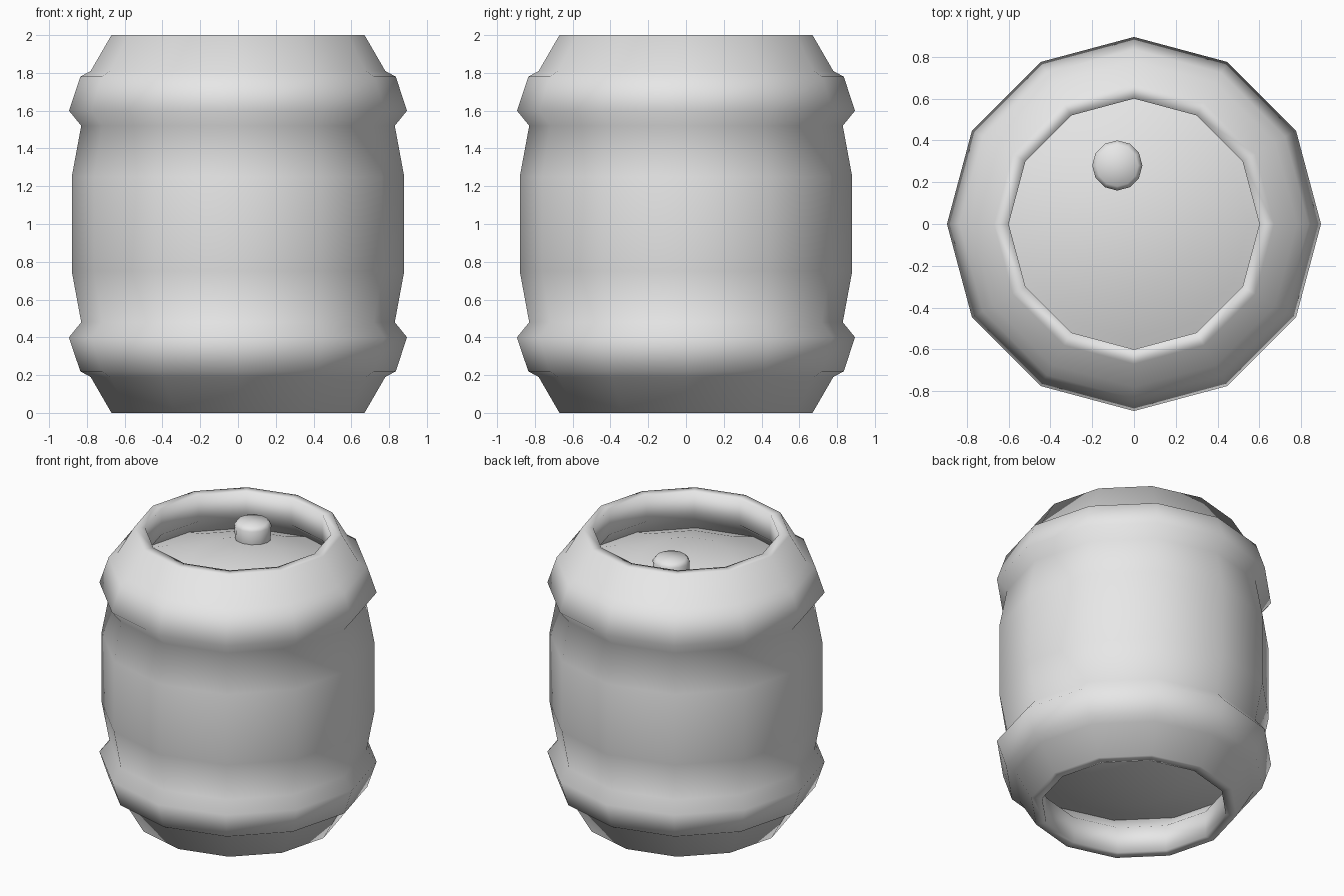
import bpy, bmesh, math

cube = bpy.data.objects.get("Cube")
if cube:
    bpy.data.objects.remove(cube, do_unlink=True)

SIDES = 12
HEIGHT = 2.0

grey = bpy.data.materials.new("plain grey")
grey.use_nodes = True
colour = (0.8, 0.8, 0.8, 1)
grey.diffuse_color = colour
grey.node_tree.nodes["Principled BSDF"].inputs["Base Color"].default_value = colour


def lathe(name, profile, centre=(0, 0)):
    """Turn a (radius, height) profile round z; order it bottom to top for outward faces."""
    bm = bmesh.new()
    rings = []
    for r, z in profile:
        count = SIDES if r > 0 else 1
        angles = [math.tau * i / SIDES for i in range(count)]
        rings.append([bm.verts.new((centre[0] + r * math.cos(a),
                                    centre[1] + r * math.sin(a), z)) for a in angles])
    for low, high in zip(rings, rings[1:]):
        for i in range(SIDES):
            j = (i + 1) % SIDES
            corners = []
            for ring, k in ((low, i), (low, j), (high, j), (high, i)):
                v = ring[k % len(ring)]
                if v not in corners:
                    corners.append(v)
            bm.faces.new(corners).smooth = True
    mesh = bpy.data.meshes.new(name)
    bm.to_mesh(mesh)
    bm.free()
    mesh.materials.append(grey)
    obj = bpy.data.objects.new(name, mesh)
    bpy.context.collection.objects.link(obj)
    return obj


def flip(profile):
    """Mirror a profile about mid height."""
    return [(r, HEIGHT - z) for r, z in reversed(profile)]


# Barrel shell: undercut, inner wall, rim, chamfer, hoop and bulging side
half_shell = [(0.75, 0.325), (0.6, 0.185), (0.6, 0), (0.67, 0), (0.78, 0.19),
              (0.835, 0.22), (0.895, 0.4), (0.83, 0.48), (0.88, 0.75)]
lathe("barrel_shell", half_shell + flip(half_shell))

# Domed end caps recessed inside the rims
cap = [(0, 0.16), (0.3, 0.18), (0.55, 0.25), (0.75, 0.325)]
lathe("bottom_cap", cap)
lathe("top_cap", flip(cap))

# Round stopper standing on the top cap
lathe("stopper", [(0.105, 1.77), (0.115, 1.82), (0.12, 1.92), (0.1, 1.945), (0, 1.95)],
      centre=(-0.08, 0.28))
